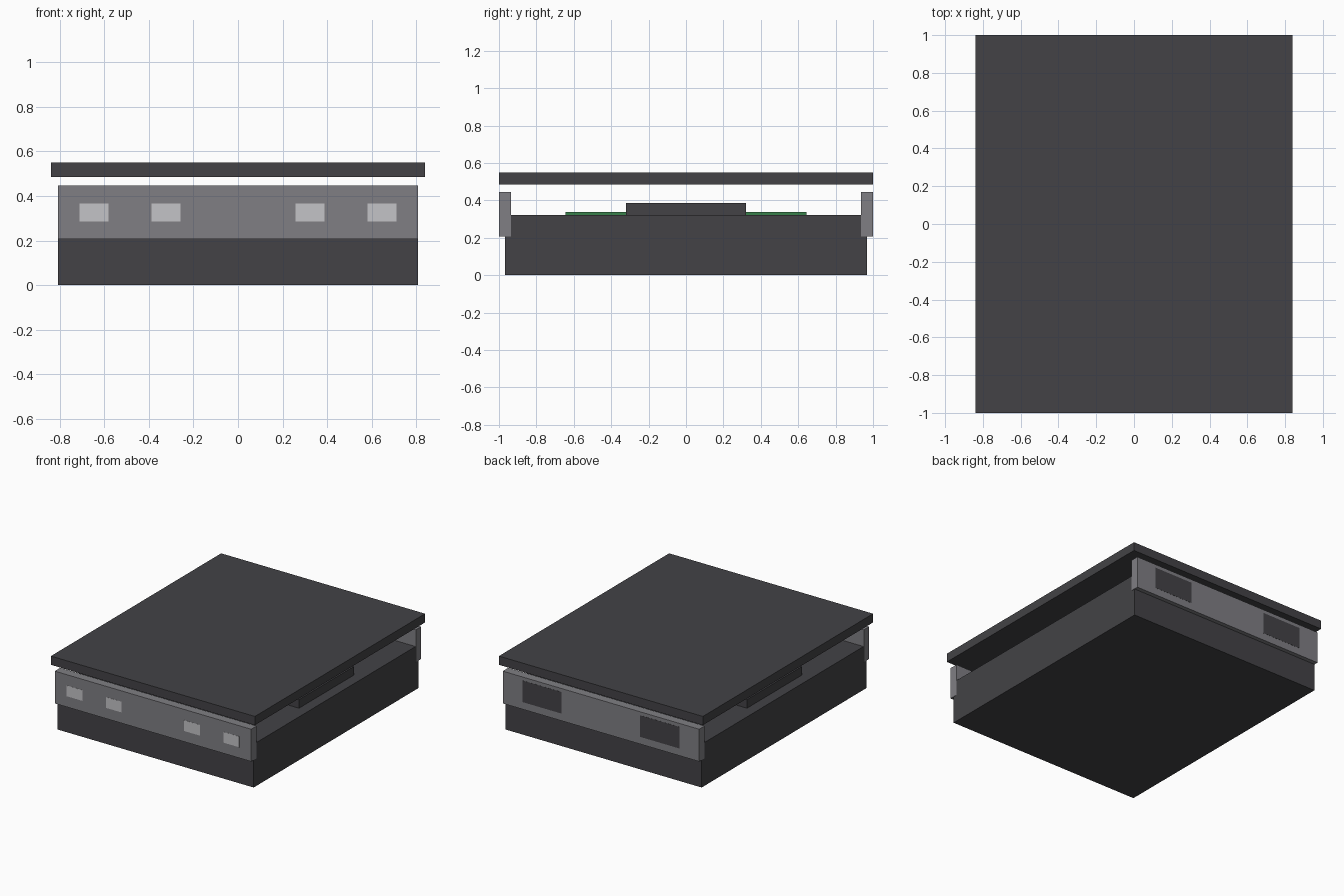
import bpy

cube = bpy.data.objects.get("Cube")
if cube:
    bpy.data.objects.remove(cube, do_unlink=True)


def material(name, rgb):
    m = bpy.data.materials.new(name)
    m.use_nodes = True
    m.diffuse_color = (*rgb, 1)
    m.node_tree.nodes["Principled BSDF"].inputs["Base Color"].default_value = (*rgb, 1)
    return m


DARK = material("charcoal", (0.056, 0.055, 0.061))
GREY = material("panel grey", (0.215, 0.212, 0.23))
LIGHT = material("port silver", (0.55, 0.55, 0.57))
GREEN = material("board green", (0.04, 0.22, 0.07))


def box(name, mat, x, y, z):
    """Box spanning the given (low, high) ranges."""
    spans = (x, y, z)
    bpy.ops.mesh.primitive_cube_add(size=1, location=[(a + b) / 2 for a, b in spans])
    ob = bpy.context.object
    ob.name = name
    ob.scale = [b - a for a, b in spans]
    bpy.ops.object.transform_apply(location=False, rotation=False, scale=True)
    ob.data.materials.append(mat)
    return ob


# Case body, floating lid, circuit board and central module
box("base", DARK, (-0.806, 0.806), (-0.967, 0.967), (0, 0.322))
box("lid", DARK, (-0.839, 0.839), (-1, 1), (0.485, 0.55))
box("circuit_board", GREEN, (-0.52, 0.52), (-0.645, 0.645), (0.322, 0.338))
box("central_module", DARK, (-0.727, 0.727), (-0.322, 0.322), (0.322, 0.386))

# End panels, half sunk into the body
for name, side in (("front_panel", -1), ("back_panel", 1)):
    ends = sorted((side * 0.935, side * 0.999))
    box(name, GREY, (-0.808, 0.808), ends, (0.206, 0.446))

# Front ports and back vents, mirrored left and right
for side, label in ((-1, "right"), (1, "left")):
    for kind, centre in (("inner", 0.3225), ("outer", 0.645)):
        x = side * centre
        box(f"{label}_{kind}_port", LIGHT, (x - 0.065, x + 0.065), (-1, -0.99), (0.286, 0.366))
    x = side * 0.484
    box(f"{label}_vent", DARK, (x - 0.161, x + 0.161), (0.99, 1), (0.26, 0.42))
